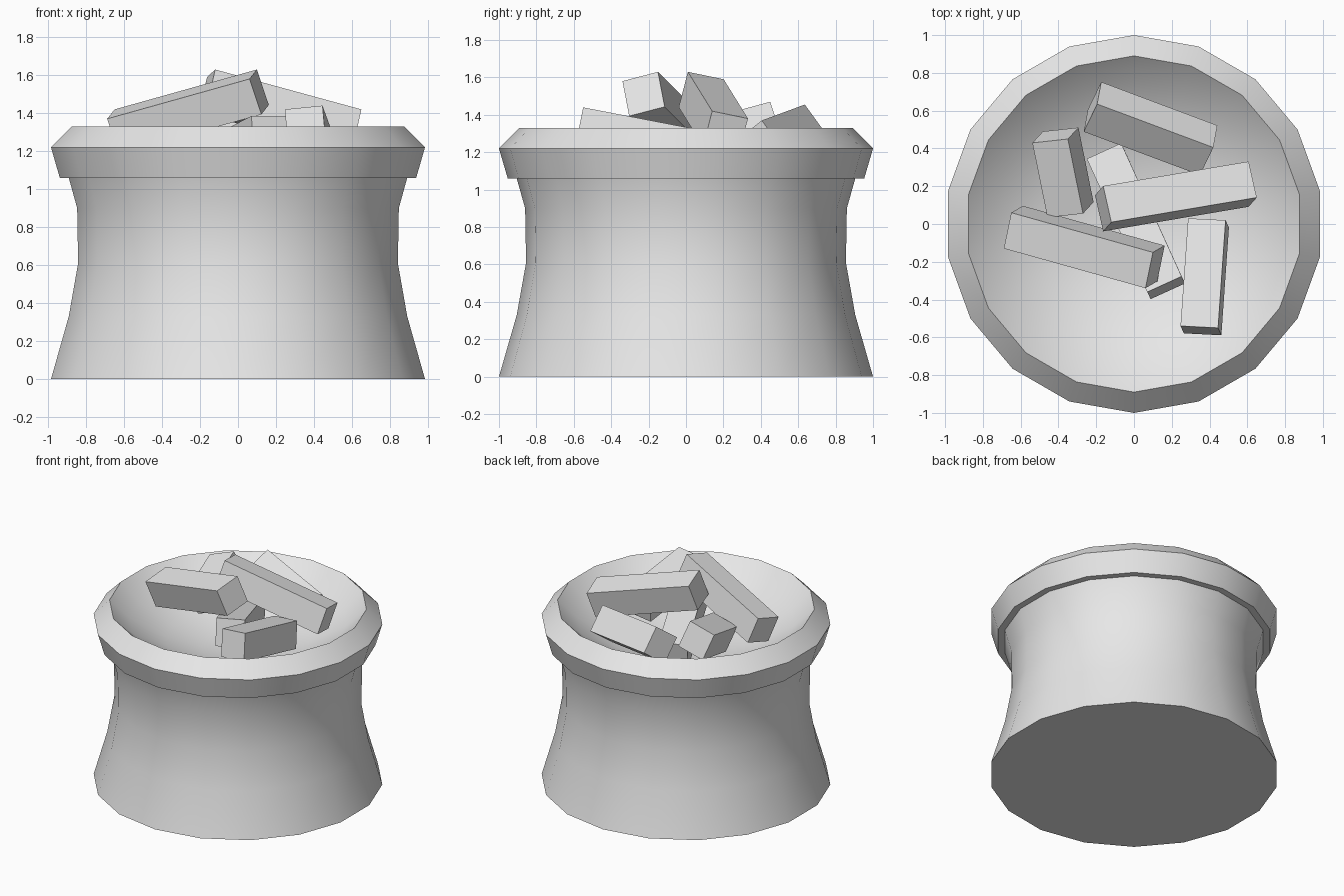
import bpy, bmesh, math
from mathutils import Vector, Matrix

cube = bpy.data.objects.get("Cube")
if cube:
    bpy.data.objects.remove(cube, do_unlink=True)

SIDES = 18
THICK = 0.2

grey = bpy.data.materials.new("plain_grey")
grey.use_nodes = True
grey.diffuse_color = (0.8, 0.8, 0.8, 1)
grey.node_tree.nodes["Principled BSDF"].inputs["Base Color"].default_value = (0.8, 0.8, 0.8, 1)


def finish(name, bm):
    bmesh.ops.recalc_face_normals(bm, faces=bm.faces)
    mesh = bpy.data.meshes.new(name)
    bm.to_mesh(mesh)
    bm.free()
    mesh.materials.append(grey)
    obj = bpy.data.objects.new(name, mesh)
    bpy.context.collection.objects.link(obj)
    return obj


def lathe(name, profile, centre_z):
    """Turn a profile, with a flat base and a fan closing the bowl."""
    bm = bmesh.new()
    rings = []
    for r, z in profile:
        angles = [math.pi / 2 + math.tau * i / SIDES for i in range(SIDES)]
        rings.append([bm.verts.new((r * math.cos(a), r * math.sin(a), z)) for a in angles])
    for low, high in zip(rings, rings[1:]):
        for i in range(SIDES):
            j = (i + 1) % SIDES
            bm.faces.new((low[i], low[j], high[j], high[i]))
    bm.faces.new(rings[0][::-1])
    centre = bm.verts.new((0, 0, centre_z))
    for i in range(SIDES):
        bm.faces.new((rings[-1][i], rings[-1][(i + 1) % SIDES], centre))
    return finish(name, bm)


def log(name, corner, long_end, wide_end):
    """Square beam from a top corner and its neighbours along length and width."""
    corner = Vector(corner)
    along = Vector(long_end) - corner
    across = Vector(wide_end) - corner
    across = (across - across.project(along)).normalized() * THICK
    down = along.cross(across).normalized() * THICK
    if down.z > 0:
        down.negate()
    axes = Matrix((along, across, down)).transposed().to_4x4()
    centre = corner + (along + across + down) / 2
    bm = bmesh.new()
    bmesh.ops.create_cube(bm, size=1, matrix=Matrix.Translation(centre) @ axes)
    return finish(name, bm)


# Waisted body, overhanging rim and hollow bowl
body = lathe("fire_bowl", [
    (1, 0), (0.905, 0.33), (0.855, 0.61), (0.86, 0.9), (0.905, 1.06),
    (0.953, 1.06), (1, 1.22), (0.89, 1.33),
    (0.75, 1.2), (0.5, 1.07), (0.25, 1)], 0.98)
bpy.ops.object.select_all(action="DESELECT")
body.select_set(True)
bpy.context.view_layer.objects.active = body
bpy.ops.object.shade_smooth_by_angle(angle=math.radians(30))

# Heaped logs
log("right_leaning_log", (-0.12, 0.01, 1.63), (0.65, 0.14, 1.42), (-0.16, 0.2, 1.59))
log("left_leaning_log", (0.1, -0.15, 1.63), (-0.65, 0.06, 1.42), (0.06, -0.34, 1.58))
log("back_log", (-0.195, 0.635, 1.455), (0.42, 0.405, 1.37), (-0.26, 0.485, 1.337))
log("side_log", (-0.35, 0.45, 1.47), (-0.27, 0.055, 1.363), (-0.55, 0.43, 1.402))
log("front_log", (0.445, -0.55, 1.44), (0.485, 0.02, 1.33), (0.245, -0.54, 1.42))
log("bottom_log", (0.07, -0.36, 1.385), (-0.25, 0.345, 1.22), (0.25, -0.3, 1.39))
